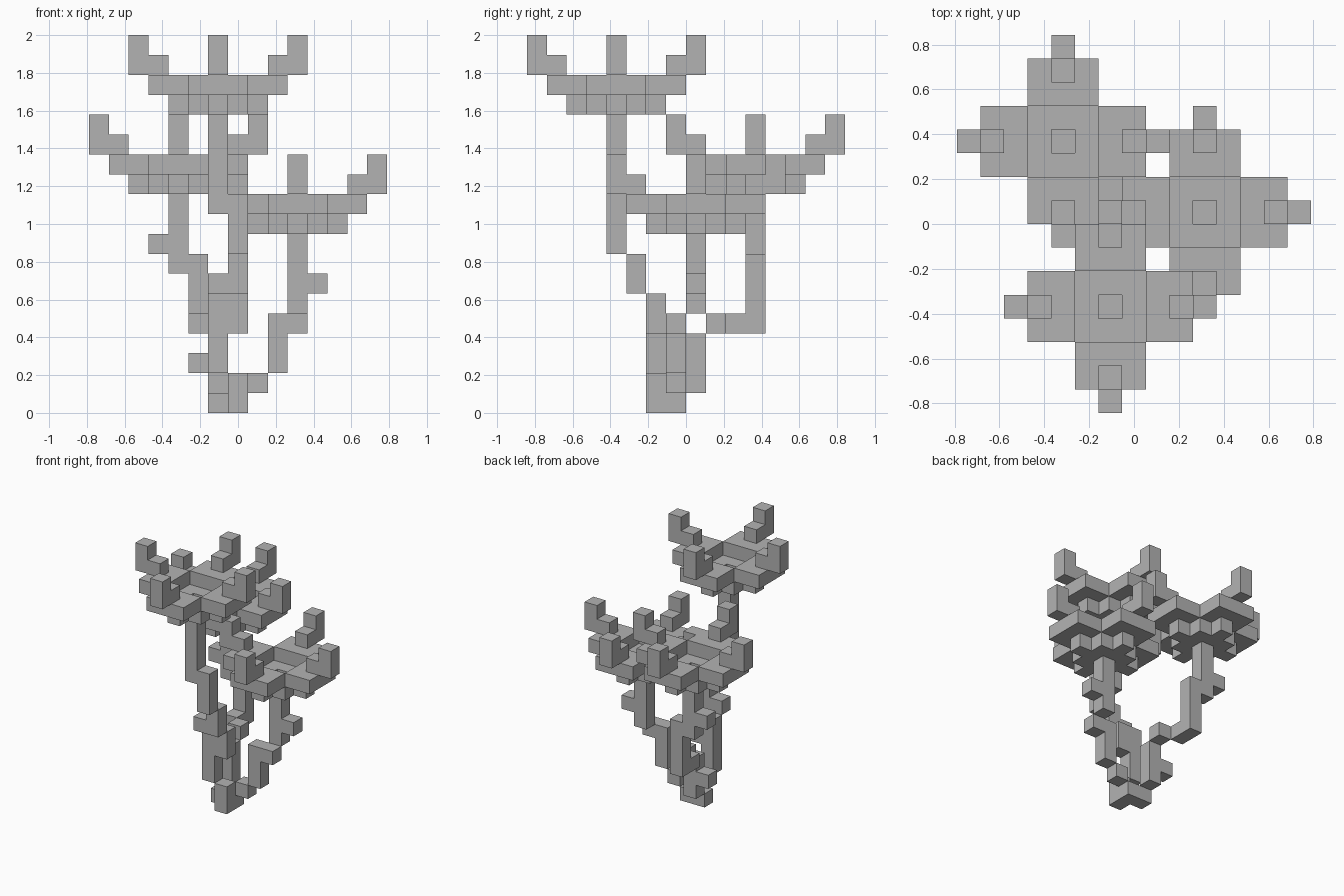
import bpy
import bmesh
from mathutils import Vector

cube = bpy.data.objects.get("Cube")
if cube:
    bpy.data.objects.remove(cube, do_unlink=True)

U = 2 / 19                       # edge of one block
ORIGIN = Vector((-7.5, -8, 0))   # grid corner, in blocks

stone = bpy.data.materials.new("plain grey")
stone.use_nodes = True
GREY = (0.45, 0.45, 0.45, 1)
stone.diffuse_color = GREY
stone.node_tree.nodes["Principled BSDF"].inputs["Base Color"].default_value = GREY


def column(i, j, low, high):
    return {(i, j, k) for k in range(low, high + 1)}


def flower(i, j, k):
    """Diamond cup, four broad petals and four upturned tips."""
    cells = set()
    for a in range(-3, 4):
        for b in range(-3, 4):
            if 0 < abs(a) + abs(b) <= 2:
                cells.add((i + a, j + b, k - 1))
            if min(abs(a), abs(b)) <= 1 and max(abs(a), abs(b)) >= 2:
                cells.add((i + a, j + b, k))
    for a, b in ((1, 0), (-1, 0), (0, 1), (0, -1)):
        cells.add((i + 3 * a, j + 3 * b, k + 1))
        cells |= column(i + 4 * a, j + 4 * b, k + 1, k + 2)
    return cells


parts = {
    "root": {(7, 6, 0), (7, 7, 0), (6, 7, 0), (7, 6, 1)},
    # front stem, climbing forward
    "front_stem": column(6, 6, 2, 5) | column(7, 6, 4, 5) | column(7, 5, 6, 7)
    | column(7, 4, 8, 10) | column(6, 4, 10, 14),
    "front_bud": {(6, 5, 6)},
    "front_flower": flower(6, 4, 16),
    # left stem, climbing sideways
    "left_stem": {(8, 7, 1), (10, 7, 4)} | column(9, 7, 2, 4) | column(10, 8, 5, 8),
    "left_bud": {(11, 8, 6)},
    "left_flower": flower(10, 8, 10),
    # back stem, climbing backward
    "back_stem": column(6, 8, 1, 3) | {(6, 9, 4), (5, 10, 4)}
    | column(5, 11, 4, 7) | column(4, 11, 7, 10),
    "back_low_bud": {(5, 8, 2)},
    "back_high_bud": {(3, 11, 8)},
    "back_flower": flower(4, 11, 12),
}
filled = set().union(*parts.values())


def build(name, cells):
    """Mesh of the outer block faces, with flat areas merged."""
    bm = bmesh.new()
    for cell in sorted(cells):
        centre = Vector(cell) + Vector((0.5, 0.5, 0.5)) + ORIGIN
        for axis in range(3):
            for sign in (-1, 1):
                n = Vector((0, 0, 0))
                n[axis] = sign
                if tuple(int(c + d) for c, d in zip(cell, n)) in filled:
                    continue
                s = Vector((0, 0, 0))
                s[(axis + 1) % 3] = 0.5
                t = n.cross(s)
                mid = centre + n / 2
                corners = (mid - s - t, mid + s - t, mid + s + t, mid - s + t)
                bm.faces.new([bm.verts.new(c * U) for c in corners])
    bmesh.ops.remove_doubles(bm, verts=bm.verts[:], dist=U / 100)
    bmesh.ops.dissolve_limit(bm, angle_limit=0.01, verts=bm.verts[:], edges=bm.edges[:])
    mesh = bpy.data.meshes.new(name)
    bm.to_mesh(mesh)
    bm.free()
    mesh.materials.append(stone)
    bpy.context.collection.objects.link(bpy.data.objects.new(name, mesh))


for name, cells in parts.items():
    build(name, cells)
